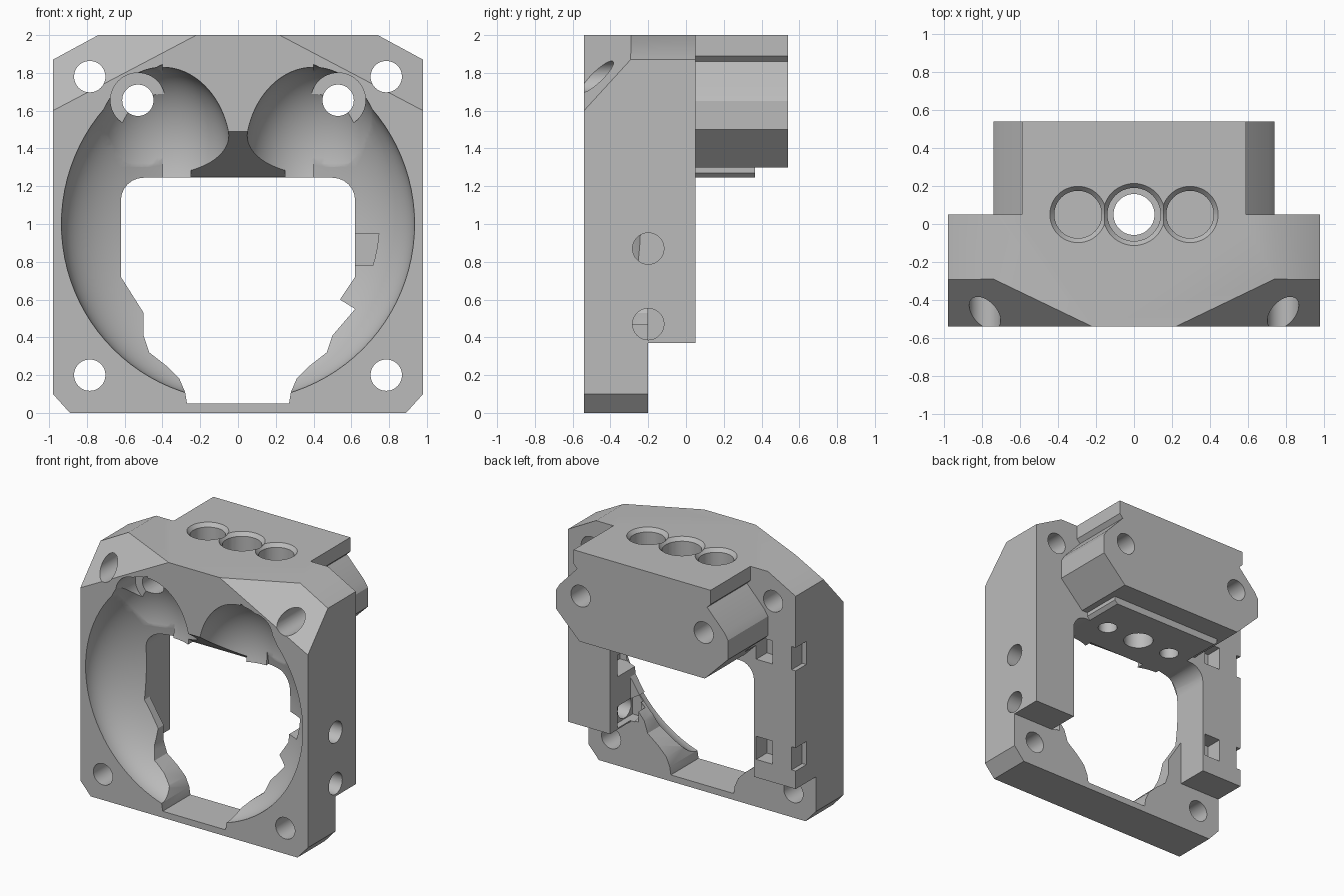
import bpy, bmesh, math
from mathutils import Matrix, Vector

old = bpy.data.objects.get("Cube")
if old:
    bpy.data.objects.remove(old, do_unlink=True)

grey = bpy.data.materials.new("plain_grey")
grey.use_nodes = True
colour = (0.5, 0.5, 0.5, 1)
grey.diffuse_color = colour
grey.node_tree.nodes["Principled BSDF"].inputs["Base Color"].default_value = colour


def finish(name, bm):
    bmesh.ops.recalc_face_normals(bm, faces=bm.faces)
    mesh = bpy.data.meshes.new(name)
    bm.to_mesh(mesh)
    bm.free()
    mesh.materials.append(grey)
    ob = bpy.data.objects.new(name, mesh)
    bpy.context.collection.objects.link(ob)
    return ob


def prism_mesh(points, lo, hi, axis="y"):
    """Extrude an outline along y (points are x, z) or along x (points are y, z)."""
    bm = bmesh.new()
    place = (lambda a, b: (a, lo, b)) if axis == "y" else (lambda a, b: (lo, a, b))
    face = bm.faces.new([bm.verts.new(place(a, b)) for a, b in points])
    out = bmesh.ops.extrude_face_region(bm, geom=[face])
    step = Vector((0, hi - lo, 0)) if axis == "y" else Vector((hi - lo, 0, 0))
    bmesh.ops.translate(bm, verts=[v for v in out["geom"] if isinstance(v, bmesh.types.BMVert)], vec=step)
    bmesh.ops.recalc_face_normals(bm, faces=bm.faces)
    return bm


def prism(name, points, lo, hi, axis="y"):
    return finish(name, prism_mesh(points, lo, hi, axis))


def box(name, x, y, z):
    return prism(name, [(x[0], z[0]), (x[1], z[0]), (x[1], z[1]), (x[0], z[1])], *y)


def rod(name, axis, centre, lo, hi, r1, r2=None):
    """Cylinder or cone along an axis; centre gives the other two coordinates."""
    bm = bmesh.new()
    bmesh.ops.create_cone(bm, cap_ends=True, segments=48, radius1=r1,
                          radius2=r1 if r2 is None else r2, depth=hi - lo)
    mid, (a, b) = (lo + hi) / 2, centre
    if axis == "x":
        m = Matrix.Translation((mid, a, b)) @ Matrix.Rotation(math.pi / 2, 4, "Y")
    elif axis == "y":
        m = Matrix.Translation((a, mid, b)) @ Matrix.Rotation(-math.pi / 2, 4, "X")
    else:
        m = Matrix.Translation((a, b, mid))
    bmesh.ops.transform(bm, matrix=m, verts=bm.verts)
    return finish(name, bm)


def bowl(name, centre, radii):
    bm = bmesh.new()
    bmesh.ops.create_uvsphere(bm, u_segments=80, v_segments=48, radius=1)
    bmesh.ops.transform(bm, verts=bm.verts,
                        matrix=Matrix.Translation(centre) @ Matrix.Diagonal((*radii, 1)))
    return finish(name, bm)


def combine(target, tool, operation="DIFFERENCE"):
    mod = target.modifiers.new("combine", "BOOLEAN")
    mod.operation, mod.solver, mod.object = operation, "EXACT", tool
    bpy.context.view_layer.objects.active = target
    bpy.ops.object.modifier_apply(modifier=mod.name)
    bpy.data.objects.remove(tool, do_unlink=True)


def mirrored(half):
    return half + [(-x, z) for x, z in reversed(half)]


FRONT, BACK, REAR = -0.54, 0.05, 0.54

# Frame plate with chamfered outline and sloping front top corners
bm = prism_mesh(mirrored([(0.89, 0), (0.98, 0.1), (0.98, 1.87), (0.74, 2)]), FRONT, BACK)
for s in (1, -1):
    cut = bmesh.ops.bisect_plane(bm, geom=bm.verts[:] + bm.edges[:] + bm.faces[:],
                                 plane_co=(s * 0.22, FRONT, 2),
                                 plane_no=(s * 0.1, -0.208, 0.19), clear_outer=True)
    edges = [e for e in cut["geom_cut"] if isinstance(e, bmesh.types.BMEdge)]
    bmesh.ops.contextual_create(bm, geom=edges)
frame = finish("duct_frame", bm)
combine(frame, box("lower_step", (-2, 2), (-0.2, 1), (-1, 0.37)))

# Rear mounting block with grooved sides, and the plate under it
block = mirrored([(0.5, 1.3), (0.54, 1.3), (0.74, 1.5), (0.74, 1.65), (0.71, 1.7),
                  (0.56, 1.86), (0.59, 1.89), (0.59, 2)])
combine(frame, prism("rear_block", block, 0, REAR), "UNION")
plate = mirrored([(0.45, 1.23), (0.49, 1.27), (0.49, 1.4)])
combine(frame, prism("under_plate", plate, 0.01, 0.365), "UNION")

# Large front bowl, leaving room for the central wedge
main = bowl("main_bowl", (0, FRONT, 1), (0.935, 0.4, 0.935))
combine(main, box("wedge", (-0.4, 0.4), (-2, 2), (1.24, 2.5)))
combine(frame, main)

# Two upper lobes, and the sloping underside of the wedge between them
for s in (1, -1):
    combine(frame, bowl("lobe", (s * 0.4, FRONT, 1.38), (0.36, 0.33, 0.45)))
combine(frame, prism("wedge_slope", [(-0.7, 1.2), (-0.7, 1.603), (-0.2, 1.25), (-0.2, 1.2)],
                     -0.25, 0.25, "x"))

# Central opening: rounded top, tapered bottom with curved shoulders
corner = [(0.5 + 0.12 * math.cos(math.radians(a)), 1.125 + 0.12 * math.sin(math.radians(a)))
          for a in range(90, -1, -15)]
shoulder = [(0.5, 0.41), (0.47, 0.32), (0.38, 0.25), (0.31, 0.18), (0.28, 0.11), (0.27, 0.05)]
left_side = corner + [(0.62, 0.72), (0.54, 0.6), (0.62, 0.55)] + shoulder
right_side = corner + [(0.62, 0.72), (0.5, 0.53)] + shoulder
opening = left_side + [(-x, z) for x, z in reversed(right_side)]
combine(frame, prism("opening", opening, -1, 1))
combine(frame, box("rear_opening", (-0.62, 0.62), (-0.2, 0.3), (0.3, 1.1)))

# Corner screw holes, and counterbored screws through the block
for s in (1, -1):
    for z in (0.2, 1.78):
        combine(frame, rod("corner_hole", "y", (s * 0.785, z), -1, 1, 0.083))
    combine(frame, rod("counterbore", "y", (s * 0.53, 1.655), -1, -0.3, 0.145))
    combine(frame, rod("block_hole", "y", (s * 0.53, 1.655), -1, 1, 0.083))

# Three chamfered bores in the top
for x, r, floor in ((-0.295, 0.125, 1.6), (0, 0.14, 1.6), (0.295, 0.125, 1.6)):
    combine(frame, rod("bore", "z", (x, 0.05), floor, 2.1, r))
    combine(frame, rod("bore_chamfer", "z", (x, 0.05), 1.96, 2.02, r - 0.01, r + 0.04))
    if x:
        combine(frame, rod("under_hole", "z", (x, 0.05), 1.1, 1.42, 0.07))
    else:
        combine(frame, rod("centre_hole", "z", (x, 0.05), 1.1, 2.1, 0.108))

# Side screw holes with inner pockets on the left
for z, deep in ((0.87, 0.78), (0.47, 0.67)):
    combine(frame, rod("side_hole", "x", (-0.2, z), 0.55, 1.2, 0.083))
    combine(frame, box("nut_pocket", (0.58, deep), (-0.3, -0.04), (z - 0.09, z + 0.08)))

# Strap slots on the right
for z in (0.6, 1.38):
    for x in ((-0.78, -0.64), (-1.1, -0.945)):
        combine(frame, box("strap_slot", x, (-0.08, 0.2), (z - 0.09, z + 0.09)))

# Smooth bowls and bores with crisp edges
bpy.ops.object.select_all(action="DESELECT")
frame.select_set(True)
bpy.context.view_layer.objects.active = frame
bpy.ops.object.shade_smooth_by_angle(angle=math.radians(30))
